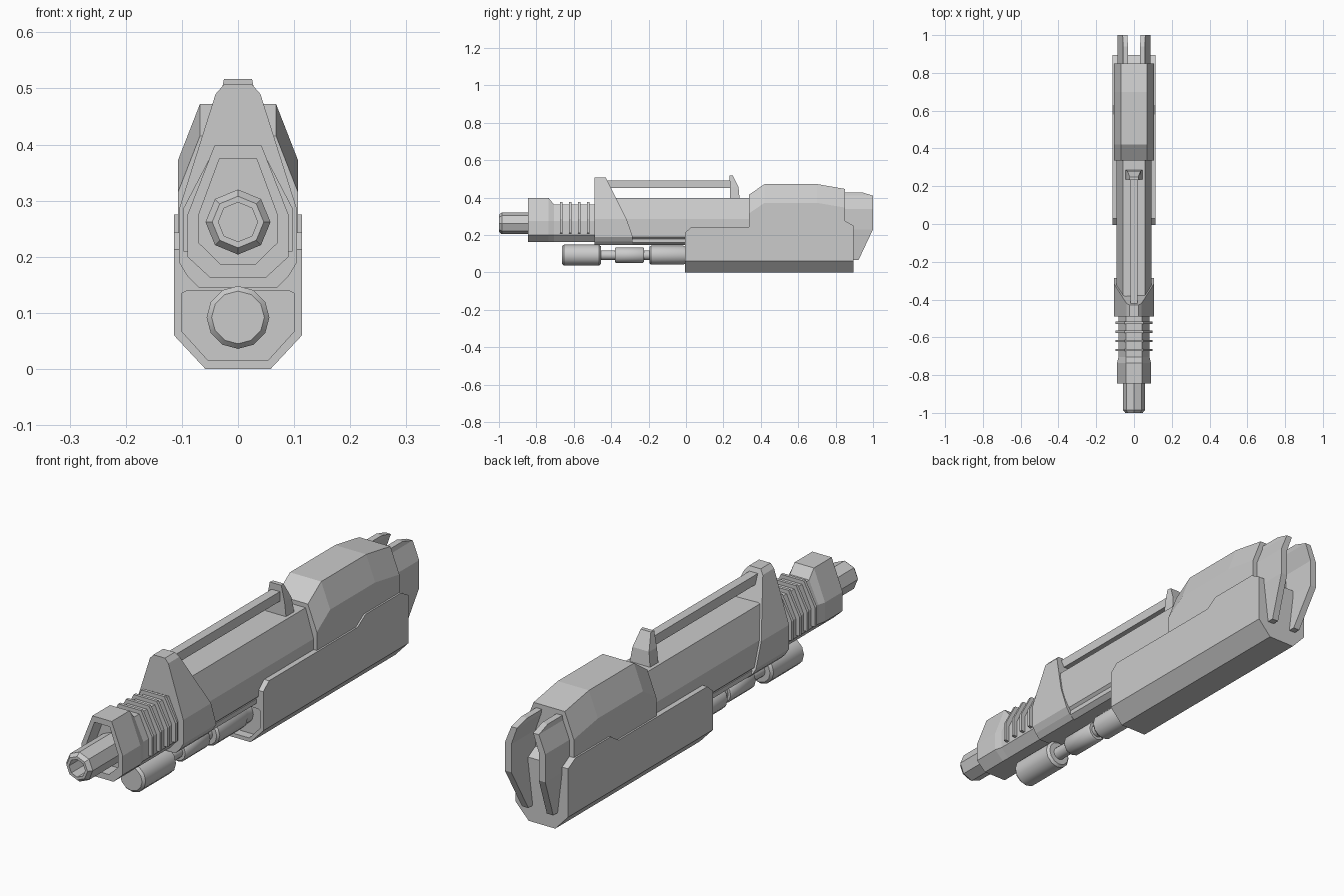
import bpy, bmesh, math


def loft(name, loops):
    """Skin equal-length vertex loops in order and cap both ends."""
    bm = bmesh.new()
    rings = [[bm.verts.new(p) for p in loop] for loop in loops]
    n = len(rings[0])
    for a, b in zip(rings, rings[1:]):
        for i in range(n):
            j = (i + 1) % n
            bm.faces.new((a[i], a[j], b[j], b[i]))
    bm.faces.new(rings[0])
    bm.faces.new(rings[-1])
    bmesh.ops.recalc_face_normals(bm, faces=bm.faces)
    mesh = bpy.data.meshes.new(name)
    bm.to_mesh(mesh)
    bm.free()
    ob = bpy.data.objects.new(name, mesh)
    bpy.context.collection.objects.link(ob)
    return ob


def sec(y, pts):
    """Symmetric cross-section at y from right-hand (x, z) points; y may be a function of z."""
    f = y if callable(y) else (lambda z: y)
    return [(x, f(z), z) for x, z in pts] + [(-x, f(z), z) for x, z in reversed(pts)]


def lathe(name, zc, sides, profile, smooth=False):
    """Turned part along y from (y, radius) points."""
    ob = loft(name, [[(r * math.cos(math.tau * i / sides), y, zc + r * math.sin(math.tau * i / sides))
                      for i in range(sides)] for y, r in profile])
    if smooth:
        bpy.context.view_layer.objects.active = ob
        ob.select_set(True)
        bpy.ops.object.shade_smooth_by_angle(angle=math.radians(35))
        ob.select_set(False)
    return ob


# barrel with a hollow bore
lathe("barrel", 0.262, 8, [(-0.6, 0.058), (-0.985, 0.058), (-1.0, 0.046), (-1.0, 0.035), (-0.9, 0.035)])

# muzzle block, recessed at the front, lower at the ribs
m_out = [(0.042, 0.398), (0.09, 0.275), (0.09, 0.2), (0.05, 0.163)]
m_in = [(0.033, 0.375), (0.07, 0.275), (0.07, 0.225), (0.03, 0.186)]
m_low = [(0.042, 0.362), (0.082, 0.275), (0.082, 0.2), (0.05, 0.163)]
loft("muzzle_block", [sec(-0.78, m_in), sec(-0.845, m_in), sec(-0.845, m_out),
                      sec(-0.735, m_out), sec(-0.705, m_low), sec(-0.47, m_low)])

# cooling ribs
rib = [(0.05, 0.377), (0.098, 0.285), (0.098, 0.21), (0.07, 0.207)]
for i in range(4):
    y = -0.667 + i * 0.048
    loft("cooling_rib", [sec(y - 0.006, rib), sec(y + 0.006, rib)])

# faceted shroud and the rail beneath it
shroud = [(0.058, 0.398), (0.093, 0.285), (0.093, 0.19), (0.075, 0.172)]
loft("shroud", [sec(-0.47, shroud), sec(0.36, shroud)])
rail = [(0.085, 0.178), (0.085, 0.16), (0.065, 0.145)]
loft("under_rail", [sec(-0.4, rail), sec(0.02, rail)])

# front sight collar with a raked rear face
collar = [(0.025, 0.507), (0.04, 0.49), (0.105, 0.285), (0.105, 0.19), (0.09, 0.165), (0.07, 0.145)]
rake = lambda z: min(-0.285, -0.285 - (z - 0.22) * 0.5)
loft("front_sight_collar", [sec(-0.49, collar), sec(rake, collar)])

# sight rod and rear sight
loft("sight_rod", [sec(y, [(0.018, 0.49), (0.018, 0.452)]) for y in (-0.45, 0.25)])
loft("rear_sight", [
    [(-0.045, 0.235, 0.39), (0.045, 0.235, 0.39), (0.045, 0.287, 0.39), (-0.045, 0.287, 0.39)],
    [(-0.038, 0.235, 0.455), (0.038, 0.235, 0.455), (0.036, 0.281, 0.455), (-0.036, 0.281, 0.455)],
    [(-0.025, 0.233, 0.517), (0.025, 0.233, 0.517), (0.022, 0.25, 0.517), (-0.022, 0.25, 0.517)]])

# lower tube with alternating collars
lathe("lower_tube", 0.092, 12, [
    (-0.663, 0.047), (-0.653, 0.056), (-0.465, 0.056), (-0.455, 0.047), (-0.455, 0.026),
    (-0.38, 0.026), (-0.38, 0.037), (-0.373, 0.042), (-0.232, 0.042), (-0.225, 0.037),
    (-0.225, 0.026), (-0.195, 0.026), (-0.195, 0.044), (-0.186, 0.051), (-0.015, 0.051),
    (-0.005, 0.046), (0.04, 0.046)], smooth=True)


# lower shell: recessed front, stepped top edge
def shell(y, top):
    return sec(y, [(0.1, top), (0.114, top), (0.114, 0.06), (0.058, 0.0)])


front_in = [(0.09, 0.14), (0.1, 0.135), (0.1, 0.067), (0.053, 0.015)]
loft("lower_shell", [sec(0.03, front_in), sec(-0.005, front_in), shell(-0.005, 0.213),
                     shell(0.03, 0.243), shell(0.58, 0.243), shell(0.63, 0.275),
                     shell(0.85, 0.275), shell(0.895, 0.25)])


# upper receiver
def upper(y, top, shoulder, w=0.068):
    return sec(y, [(w, top), (0.107, shoulder), (0.107, 0.2)])


loft("upper_receiver", [upper(0.337, 0.415, 0.315), upper(0.42, 0.472, 0.372),
                        upper(0.7, 0.472, 0.372), upper(0.85, 0.446, 0.346)])

# bent rear prongs: (z, inner x, outer x, rear y)
rows = [(0.065, 0.04, 0.068, 0.922), (0.23, 0.06, 0.088, 1.0),
        (0.34, 0.06, 0.088, 1.0), (0.41, 0.035, 0.06, 1.0), (0.428, 0.032, 0.057, 0.94)]
for s in (-1, 1):
    loft("rear_prong", [[(s * a, 0.83, z), (s * b, 0.83, z), (s * b, y, z), (s * a, y, z)]
                        for z, a, b, y in rows])
